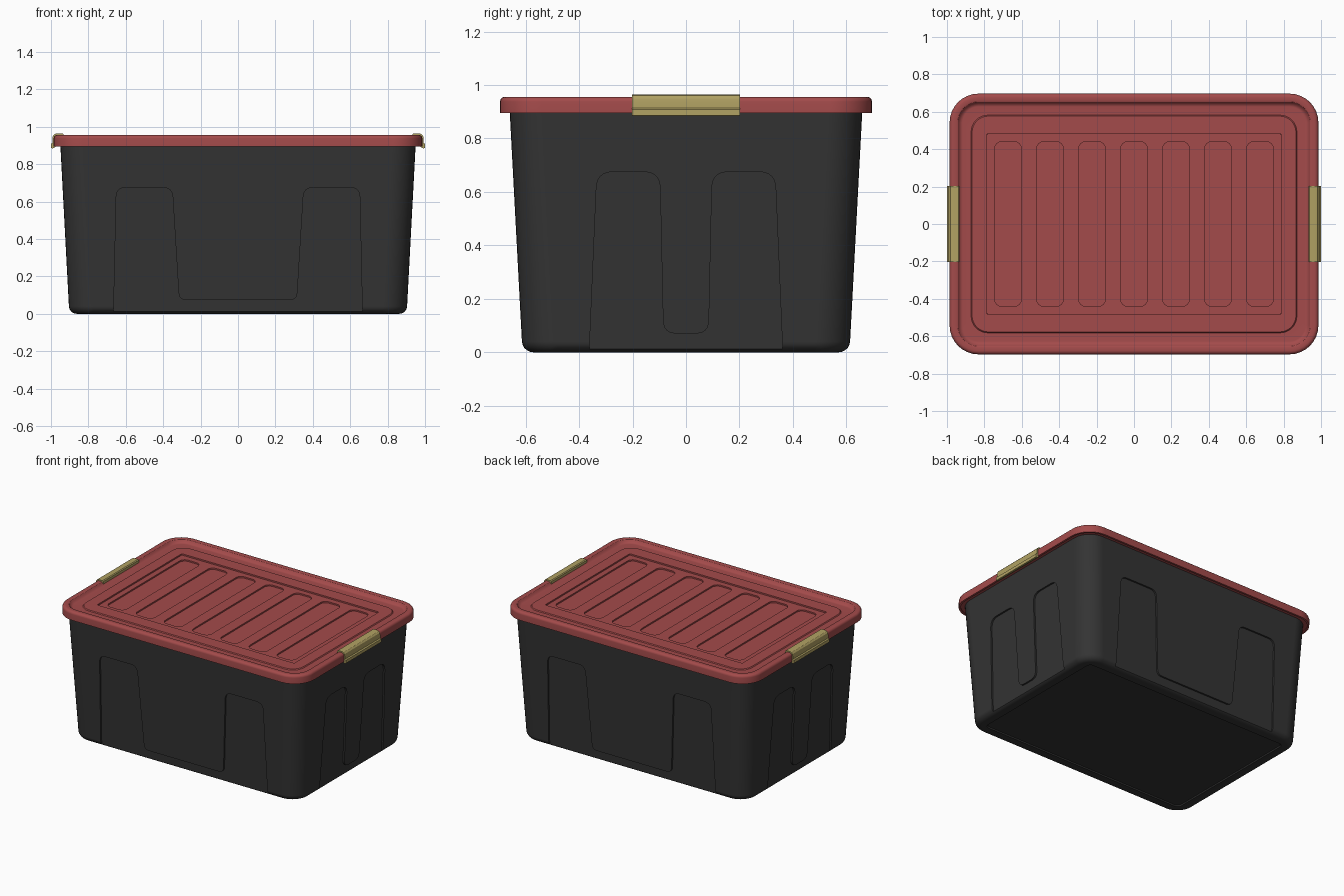
import bpy, bmesh, math
from mathutils import Vector, Matrix

if "Cube" in bpy.data.objects:
    bpy.data.objects.remove(bpy.data.objects["Cube"])


def material(name, rgb):
    m = bpy.data.materials.new(name)
    m.diffuse_color = (*rgb, 1)
    m.use_nodes = True
    m.node_tree.nodes["Principled BSDF"].inputs["Base Color"].default_value = m.diffuse_color
    return m


BLACK = material("charcoal plastic", (0.034, 0.034, 0.034))
RED = material("dull red plastic", (0.37, 0.07, 0.07))
TAN = material("olive yellow plastic", (0.44, 0.36, 0.125))


def make(name, bm, mat=None):
    bmesh.ops.recalc_face_normals(bm, faces=bm.faces)
    me = bpy.data.meshes.new(name)
    bm.to_mesh(me)
    bm.free()
    ob = bpy.data.objects.new(name, me)
    bpy.context.collection.objects.link(ob)
    if mat:
        me.materials.append(mat)
    return ob


def rounded_rect(hx, hy, r, seg=8):
    pts = []
    for k, (sx, sy) in enumerate([(1, 1), (-1, 1), (-1, -1), (1, -1)]):
        for i in range(seg + 1):
            a = math.radians(90 * (k + i / seg))
            pts.append((sx * (hx - r) + r * math.cos(a), sy * (hy - r) + r * math.sin(a)))
    return pts


def loft(name, rings, mat=None):
    """Closed solid through lists of 3D points; the first and last are capped."""
    bm = bmesh.new()
    vs = [[bm.verts.new(p) for p in ring] for ring in rings]
    n = len(vs[0])
    for a, b in zip(vs, vs[1:]):
        for i in range(n):
            j = (i + 1) % n
            bm.faces.new((a[i], a[j], b[j], b[i]))
    bm.faces.new(vs[0][::-1])
    bm.faces.new(vs[-1])
    return make(name, bm, mat)


def rect_loft(name, specs, mat=None):
    return loft(name, [[(x, y, z) for x, y in rounded_rect(hx, hy, r)]
                       for hx, hy, r, z in specs], mat)


def fillet(corners, seg=6):
    """Round the corners (u, v, radius) of a polygon."""
    out = []
    for i, (u, v, r) in enumerate(corners):
        p = Vector((u, v))
        if r == 0:
            out.append(p)
            continue
        a = p + (Vector(corners[i - 1][:2]) - p).normalized() * r
        b = p + (Vector(corners[(i + 1) % len(corners)][:2]) - p).normalized() * r
        for k in range(seg + 1):
            t = k / seg
            out.append(a * (1 - t) ** 2 + p * 2 * t * (1 - t) + b * t * t)
    return out


def cut(ob, cutter):
    mod = ob.modifiers.new("cut", 'BOOLEAN')
    mod.operation = 'DIFFERENCE'
    mod.solver = 'EXACT'
    mod.object = cutter
    bpy.context.view_layer.objects.active = ob
    bpy.ops.object.modifier_apply(modifier=mod.name)
    bpy.data.objects.remove(cutter, do_unlink=True)


def smooth(ob):
    bpy.ops.object.select_all(action='DESELECT')
    ob.select_set(True)
    bpy.context.view_layer.objects.active = ob
    bpy.ops.object.shade_smooth_by_angle(angle=math.radians(30))
    wn = ob.modifiers.new("weighted normals", 'WEIGHTED_NORMAL')
    wn.keep_sharp = True


# Tapered hollow bin with a rounded foot and a slightly recessed underside
HX, HY, SLOPE, FOOT = 0.902, 0.612, 0.053, 0.04


def wall(z, inset=0.0):
    return (HX + SLOPE * z - inset, HY + SLOPE * z - inset, 0.13 - inset, z)


specs = [(0.815, 0.525, 0.03, 0.008), (0.82, 0.53, 0.03, 0.0)]
for i in range(6):
    a = math.radians(90 * i / 5)
    specs.append(wall(FOOT * (1 - math.cos(a)), FOOT * (1 - math.sin(a))))
specs += [wall(0.90), wall(0.90, 0.03), wall(0.04, 0.04)]
bin_body = rect_loft("bin_body", specs, BLACK)

# U-shaped recesses pressed into the four walls
DEPTH = 0.012


def wall_recess(half, distance, angle):
    corners = half + [(-u, v, r) for u, v, r in reversed(half)]
    pts = fillet(corners)
    rot = Matrix.Rotation(math.radians(angle), 3, 'Z')
    rings = [[rot @ Vector((u, -(distance + SLOPE * v + d), v)) for u, v in pts]
             for d in (-DEPTH, 0.1)]
    cut(bin_body, loft("recess_cutter", rings))


long_side = [(0.667, -0.1, 0), (0.65, 0.675, 0.05), (0.352, 0.675, 0.05), (0.315, 0.073, 0.04)]
short_side = [(0.366, -0.1, 0), (0.333, 0.675, 0.06), (0.098, 0.675, 0.06), (0.085, 0.07, 0.05)]
for angle in (0, 180):
    wall_recess(long_side, HY, angle)
    wall_recess(short_side, HX, angle + 90)
smooth(bin_body)

# Lid: overhanging skirt, rounded rim, sunken channel and raised inner deck
LX, LY = 0.986, 0.697


def lid_ring(off, z, r=None):
    return (LX - off, LY - off, r or 0.155 - off, z)


lid = rect_loft("lid", [
    lid_ring(0.014, 0.902), lid_ring(0.014, 0.895), lid_ring(0.0, 0.895),
    lid_ring(0.0, 0.938), lid_ring(0.004, 0.948), lid_ring(0.011, 0.954),
    lid_ring(0.02, 0.956), lid_ring(0.036, 0.956), lid_ring(0.044, 0.953),
    lid_ring(0.05, 0.945), lid_ring(0.058, 0.936), lid_ring(0.07, 0.932),
    lid_ring(0.115, 0.932, 0.09), lid_ring(0.12, 0.938, 0.088)], RED)

# Sunken rectangle in the deck with seven long slots
cut(lid, rect_loft("panel_cutter", [(0.785, 0.482, 0.004, 0.928), (0.787, 0.484, 0.004, 1.0)]))
for i in range(-3, 4):
    slot = [[(x + 0.2245 * i, y, z) for x, y in rounded_rect(0.072, 0.441, 0.04, 6)]
            for z in (0.918, 1.0)]
    cut(lid, loft("slot_cutter", slot))
smooth(lid)

# Clip handles hooked over both short ends of the lid
profile = [(0.932, 0.93), (0.932, 0.959), (0.938, 0.964), (0.97, 0.964), (0.982, 0.96),
           (0.99, 0.95), (0.992, 0.936), (0.992, 0.914), (1.0, 0.908), (1.0, 0.886),
           (0.99, 0.884), (0.975, 0.892), (0.975, 0.93)]
for side, name in ((1, "right_clip"), (-1, "left_clip")):
    smooth(loft(name, [[(side * x, y, z) for x, z in profile] for y in (-0.202, 0.202)], TAN))
